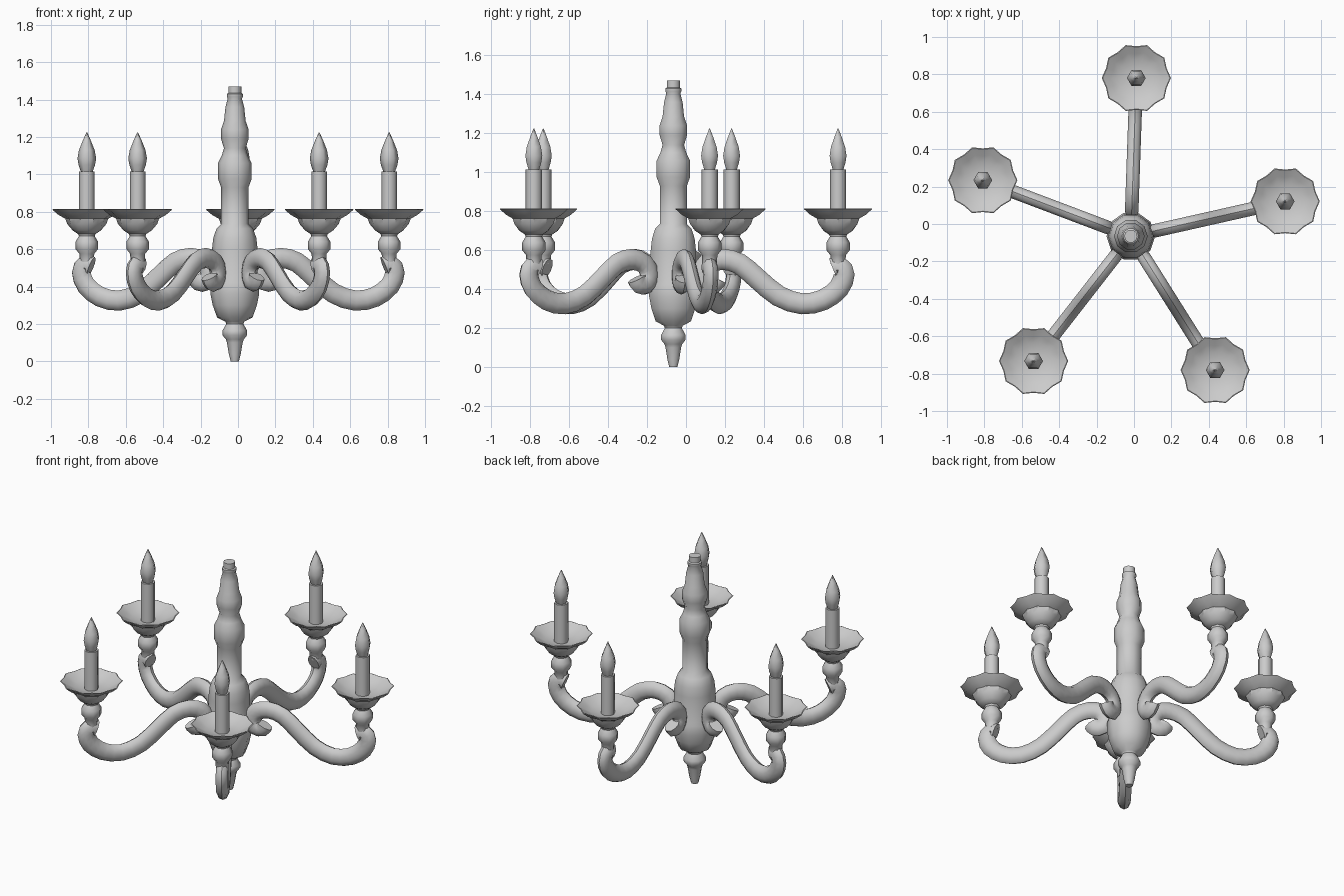
import bpy, bmesh, math
from mathutils import Vector

if "Cube" in bpy.data.objects:
    bpy.data.objects.remove(bpy.data.objects["Cube"])

CX, CY = -0.017, -0.065          # column axis
ARM_ANGLES = [88, 12.7, -57.8, 232.1, 159.3]
REACH = 0.846                    # column axis to candle axis


def finish(name, bm, angle=45):
    bmesh.ops.remove_doubles(bm, verts=bm.verts, dist=1e-5)
    bmesh.ops.recalc_face_normals(bm, faces=bm.faces)
    me = bpy.data.meshes.new(name)
    bm.to_mesh(me)
    bm.free()
    ob = bpy.data.objects.new(name, me)
    bpy.context.collection.objects.link(ob)
    bpy.ops.object.select_all(action='DESELECT')
    ob.select_set(True)
    bpy.context.view_layer.objects.active = ob
    bpy.ops.object.shade_smooth_by_angle(angle=math.radians(angle))
    return ob


def skin(bm, rings, closed_ends=True):
    n = len(rings[0])
    loops = [[bm.verts.new(p) for p in ring] for ring in rings]
    for a, b in zip(loops, loops[1:]):
        for i in range(n):
            j = (i + 1) % n
            bm.faces.new((a[i], a[j], b[j], b[i]))
    if closed_ends:
        bm.faces.new(loops[0])
        bm.faces.new(loops[-1])


def lathe(name, profile, sides, x, y, scallop=None, angle=45):
    """Turned part; scallop = radius above which every other vertex is pulled in."""
    rings = []
    for r, z in profile:
        ring = []
        for i in range(sides):
            a = 2 * math.pi * i / sides
            k = 0.92 if scallop and r > scallop and i % 2 else 1
            ring.append((x + r * k * math.cos(a), y + r * k * math.sin(a), z))
        rings.append(ring)
    bm = bmesh.new()
    skin(bm, rings)
    return finish(name, bm, angle)


def smooth_path(pts):
    """Catmull-Rom midpoints between the control points."""
    out = []
    for i in range(len(pts) - 1):
        p0, p1, p2 = pts[max(i - 1, 0)], pts[i], pts[i + 1]
        p3 = pts[min(i + 2, len(pts) - 1)]
        out += [p1, (p1 + p2) * 0.5625 - (p0 + p3) * 0.0625]
    return out + [pts[-1]]


def arm(name, deg, path, half_width=0.038, half_height=0.054, sides=10):
    a = math.radians(deg)
    radial = Vector((math.cos(a), math.sin(a), 0))
    side = Vector((-math.sin(a), math.cos(a), 0))
    pts = smooth_path([Vector(p) for p in path])
    rings = []
    for i, p in enumerate(pts):
        t = (pts[min(i + 1, len(pts) - 1)] - pts[max(i - 1, 0)]).normalized()
        ring = []
        for k in range(sides):
            b = 2 * math.pi * (k + 0.5) / sides
            q = p + Vector((-t.y, t.x)) * half_height * math.sin(b)
            ring.append(Vector((CX, CY, q.y)) + radial * q.x
                        + side * half_width * math.cos(b))
        rings.append(ring)
    bm = bmesh.new()
    skin(bm, rings)
    return finish(name, bm)


# Central turned column with bottom finial
COLUMN = [(0.022, 0.0), (0.032, 0.04), (0.042, 0.10), (0.048, 0.118),
          (0.066, 0.14), (0.066, 0.165), (0.046, 0.20), (0.05, 0.212),
          (0.095, 0.235), (0.118, 0.30), (0.13, 0.36), (0.13, 0.42),
          (0.122, 0.44), (0.122, 0.60), (0.115, 0.66), (0.098, 0.71),
          (0.073, 0.735), (0.073, 0.93), (0.09, 0.975), (0.09, 1.06),
          (0.07, 1.10), (0.058, 1.14), (0.074, 1.19), (0.074, 1.24),
          (0.058, 1.285), (0.05, 1.36), (0.038, 1.405), (0.043, 1.415),
          (0.043, 1.43), (0.035, 1.435), (0.035, 1.47)]
lathe("central_column", COLUMN, 10, CX, CY)

# Scrolled arm centreline as (distance from axis, height)
ARM_PATH = [(0.222, 0.455), (0.205, 0.43), (0.165, 0.43), (0.145, 0.475),
            (0.175, 0.53), (0.25, 0.553), (0.34, 0.53), (0.43, 0.455),
            (0.54, 0.365), (0.66, 0.325), (0.77, 0.345), (0.85, 0.405),
            (0.877, 0.475), (0.855, 0.515), (0.82, 0.507)]

# Turned socket under each drip dish
STEM = [(0.038, 0.53), (0.04, 0.575), (0.06, 0.60), (0.06, 0.64),
        (0.042, 0.67), (0.05, 0.69), (0.045, 0.71)]

# Scalloped drip dish, underside then inside
DISH = [(0.045, 0.68), (0.075, 0.70), (0.105, 0.735), (0.115, 0.763),
        (0.15, 0.782), (0.185, 0.812), (0.18, 0.814), (0.14, 0.792),
        (0.105, 0.775), (0.04, 0.765)]

CANDLE = [(0.042, 0.75), (0.042, 1.015)]
FLAME = [(0.03, 1.01), (0.044, 1.05), (0.05, 1.085), (0.042, 1.13),
         (0.022, 1.18), (0.002, 1.225)]

for n, deg in enumerate(ARM_ANGLES, 1):
    x = CX + REACH * math.cos(math.radians(deg))
    y = CY + REACH * math.sin(math.radians(deg))
    arm(f"arm_{n}", deg, ARM_PATH)
    lathe(f"socket_{n}", STEM, 8, x, y)
    lathe(f"drip_dish_{n}", DISH, 20, x, y, scallop=0.1, angle=35)
    lathe(f"candle_{n}", CANDLE, 8, x, y, angle=50)
    lathe(f"flame_{n}", FLAME, 6, x, y, angle=65)
